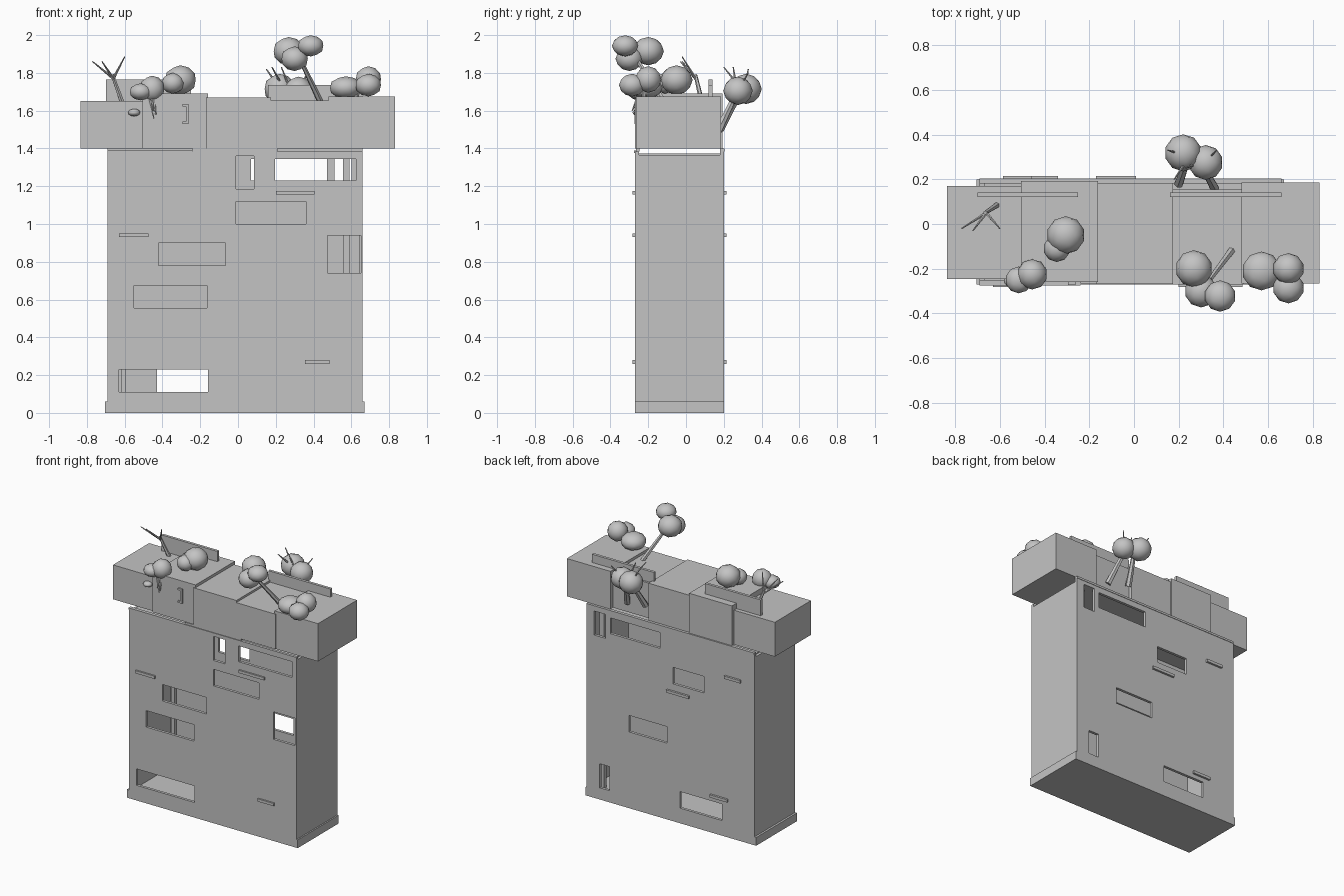
import bpy, bmesh, math
from mathutils import Vector

grey = bpy.data.materials.new("plain grey")
grey.diffuse_color = (0.55, 0.55, 0.55, 1)


def finish(name, bm, smooth=False):
    bmesh.ops.recalc_face_normals(bm, faces=bm.faces[:])
    me = bpy.data.meshes.new(name)
    bm.to_mesh(me)
    bm.free()
    me.materials.append(grey)
    for p in me.polygons:
        p.use_smooth = smooth
    ob = bpy.data.objects.new(name, me)
    bpy.context.collection.objects.link(ob)
    return ob


def box(name, x0, x1, y0, y1, z0, z1):
    bm = bmesh.new()
    bmesh.ops.create_cube(bm, size=1)
    for v in bm.verts:
        v.co = Vector((x1 if v.co.x > 0 else x0,
                       y1 if v.co.y > 0 else y0,
                       z1 if v.co.z > 0 else z0))
    return finish(name, bm)


def pierced_wall(name, x0, x1, z0, z1, y, thick, holes):
    """Wall in the xz plane with rectangular openings, extruded along y."""
    xs = sorted({x0, x1, *[h[0] for h in holes], *[h[1] for h in holes]})
    zs = sorted({z0, z1, *[h[2] for h in holes], *[h[3] for h in holes]})
    bm = bmesh.new()
    grid = {(x, z): bm.verts.new((x, y, z)) for x in xs for z in zs}
    for a, b in zip(xs, xs[1:]):
        for c, d in zip(zs, zs[1:]):
            mx, mz = (a + b) / 2, (c + d) / 2
            if not any(h[0] < mx < h[1] and h[2] < mz < h[3] for h in holes):
                bm.faces.new([grid[a, c], grid[b, c], grid[b, d], grid[a, d]])
    bmesh.ops.delete(bm, geom=[v for v in bm.verts if not v.link_faces], context='VERTS')
    ext = bmesh.ops.extrude_face_region(bm, geom=bm.faces[:], use_keep_orig=True)
    for v in ext["geom"]:
        if isinstance(v, bmesh.types.BMVert):
            v.co.y += thick
    return finish(name, bm)


def branch(name, a, b, r0, r1):
    a, b = Vector(a), Vector(b)
    d = b - a
    bm = bmesh.new()
    bmesh.ops.create_cone(bm, cap_ends=True, segments=6, radius1=r0, radius2=r1, depth=d.length)
    rot = d.to_track_quat('Z', 'Y')
    for v in bm.verts:
        v.co = rot @ v.co + (a + b) / 2
    return finish(name, bm)


def foliage(name, x, y, z, r, rz):
    bm = bmesh.new()
    bmesh.ops.create_icosphere(bm, subdivisions=2, radius=1)
    for v in bm.verts:
        v.co = Vector((x + v.co.x * r, y + v.co.y * r, z + v.co.z * rz))
    return finish(name, bm, True)


# hollow tower: base, end walls, pierced front and back walls
box("base", -0.705, 0.67, -0.27, 0.20, 0, 0.06)
box("left_end_wall", -0.69, -0.67, -0.25, 0.18, 0.06, 1.365)
box("right_end_wall", 0.64, 0.66, -0.25, 0.18, 0.06, 1.365)
front_windows = [(-0.63, -0.16, 0.11, 0.23), (-0.55, -0.165, 0.555, 0.675),
                 (-0.42, -0.065, 0.78, 0.90), (-0.01, 0.36, 1.0, 1.12),
                 (0.195, 0.625, 1.23, 1.345), (0.475, 0.65, 0.74, 0.94),
                 (-0.01, 0.085, 1.185, 1.36)]
back_windows = [(0.51, 0.60, 1.185, 1.36), (0.07, 0.47, 1.23, 1.345),
                (-0.285, -0.035, 1.0, 1.12), (0.013, 0.32, 0.555, 0.675),
                (0.475, 0.555, 0.085, 0.26), (-0.43, -0.09, 0.11, 0.23)]
pierced_wall("front_wall", -0.69, 0.66, 0.06, 1.385, -0.27, 0.02, front_windows)
pierced_wall("back_wall", -0.69, 0.66, 0.06, 1.385, 0.18, 0.02, back_windows)
box("tower_ceiling", -0.67, 0.64, -0.25, 0.18, 1.362, 1.372)
box("left_inner_column", -0.62, -0.595, 0.12, 0.15, 0.06, 1.362)
box("right_inner_column", 0.555, 0.59, 0.12, 0.15, 0.06, 1.362)

# thin ledges on both long faces
for x0, x1, z in [(-0.63, -0.475, 0.93), (0.20, 0.405, 1.155), (0.355, 0.485, 0.26)]:
    box("front_ledge", x0, x1, -0.282, -0.265, z, z + 0.02)
for x0, x1, z in [(-0.17, 0.01, 0.93), (-0.585, -0.455, 1.155), (-0.48, -0.34, 0.26)]:
    box("back_ledge", x0, x1, 0.195, 0.215, z, z + 0.02)
box("front_trim_left", -0.69, -0.24, -0.275, -0.25, 1.375, 1.388)
box("front_trim_middle", -0.24, 0.21, -0.265, -0.245, 1.385, 1.40)
box("back_trim", -0.69, 0.66, 0.18, 0.203, 1.385, 1.40)

# overhanging crown of staggered blocks
for x0, x1, y0, y1, z1 in [(-0.835, -0.49, -0.245, 0.17, 1.65),
                           (-0.505, -0.16, -0.26, 0.193, 1.69),
                           (-0.17, 0.175, -0.268, 0.183, 1.67),
                           (0.17, 0.49, -0.27, 0.155, 1.655),
                           (0.48, 0.83, -0.265, 0.185, 1.675)]:
    box("crown_block", x0, x1, y0, y1, 1.40, z1)
box("left_parapet", -0.70, -0.25, 0.12, 0.14, 1.64, 1.765)
box("right_parapet", 0.16, 0.66, 0.12, 0.14, 1.64, 1.735)

# small fittings on the crown front
box("bracket_bar", -0.275, -0.262, -0.272, -0.255, 1.53, 1.635)
box("bracket_top", -0.295, -0.262, -0.272, -0.255, 1.622, 1.635)
box("bracket_bottom", -0.295, -0.262, -0.272, -0.255, 1.53, 1.543)
foliage("small_stone", -0.55, -0.25, 1.59, 0.033, 0.02)

# tree crowns
for x, y, z, r, rz in [
        (-0.515, -0.25, 1.70, 0.06, 0.045), (-0.455, -0.225, 1.715, 0.068, 0.07),
        (-0.345, -0.11, 1.745, 0.06, 0.055), (-0.305, -0.05, 1.762, 0.085, 0.078),
        (0.268, -0.20, 1.915, 0.083, 0.075), (0.30, -0.30, 1.875, 0.073, 0.065),
        (0.385, -0.322, 1.943, 0.07, 0.056),
        (0.57, -0.21, 1.722, 0.087, 0.06), (0.69, -0.20, 1.765, 0.07, 0.07),
        (0.69, -0.285, 1.735, 0.07, 0.06),
        (0.22, 0.318, 1.715, 0.083, 0.08), (0.32, 0.275, 1.705, 0.078, 0.075)]:
    foliage("tree_crown", x, y, z, r, rz)

# trunks, branches and hanging roots
for a, b, r0, r1 in [
        ((0.435, -0.12, 1.65), (0.33, -0.26, 1.87), 0.017, 0.011),
        ((0.20, 0.18, 1.50), (0.24, 0.29, 1.70), 0.022, 0.014),
        ((0.36, 0.16, 1.47), (0.30, 0.27, 1.70), 0.022, 0.014),
        ((-0.31, -0.06, 1.68), (-0.31, -0.06, 1.75), 0.012, 0.01),
        ((0.62, -0.22, 1.66), (0.65, -0.23, 1.74), 0.014, 0.01),
        ((-0.612, 0.085, 1.64), (-0.665, 0.05, 1.79), 0.014, 0.009),
        ((-0.66, 0.05, 1.77), (-0.77, -0.02, 1.86), 0.008, 0.003),
        ((-0.66, 0.05, 1.77), (-0.60, -0.02, 1.885), 0.008, 0.003),
        ((-0.66, 0.05, 1.77), (-0.72, -0.03, 1.86), 0.008, 0.003),
        ((-0.48, -0.25, 1.69), (-0.445, -0.27, 1.56), 0.012, 0.003),
        ((-0.455, -0.24, 1.70), (-0.45, -0.285, 1.60), 0.012, 0.003),
        ((-0.45, -0.23, 1.70), (-0.435, -0.275, 1.58), 0.01, 0.003),
        ((0.22, 0.31, 1.72), (0.15, 0.33, 1.82), 0.009, 0.003),
        ((0.24, 0.29, 1.72), (0.18, 0.20, 1.83), 0.009, 0.003),
        ((0.28, 0.27, 1.70), (0.23, 0.25, 1.83), 0.009, 0.003),
        ((0.31, 0.27, 1.70), (0.37, 0.33, 1.80), 0.009, 0.003)]:
    branch("tree_branch", a, b, r0, r1)
